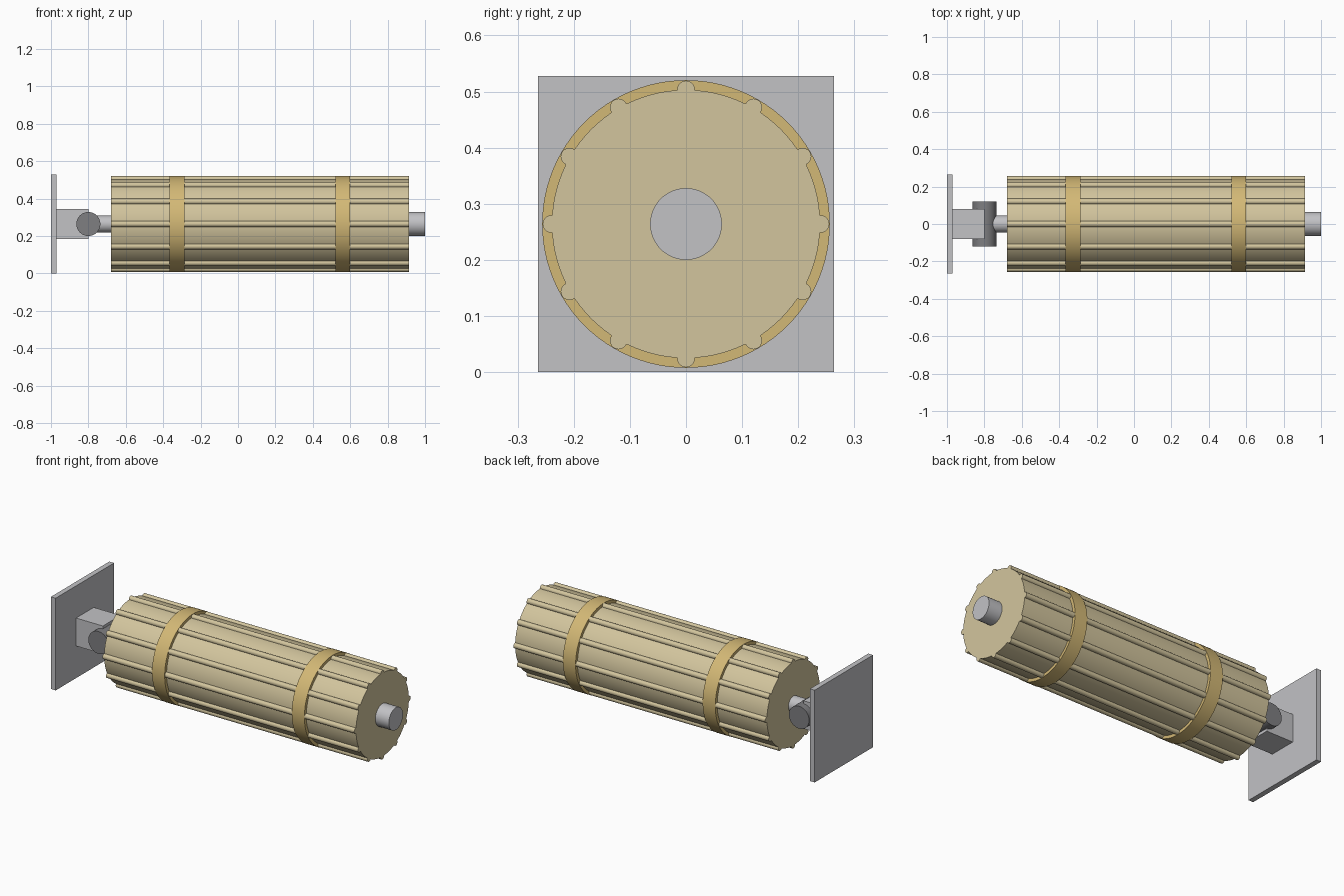
import bpy
import math

cube = bpy.data.objects.get("Cube")
if cube:
    bpy.data.objects.remove(cube, do_unlink=True)

MID = 0.264          # height of the drum axis
DRUM = (-0.68, 0.915)  # drum ends along x


def material(name, rgb):
    mat = bpy.data.materials.new(name)
    mat.use_nodes = True
    colour = (*rgb, 1)
    mat.diffuse_color = colour
    mat.node_tree.nodes["Principled BSDF"].inputs["Base Color"].default_value = colour
    return mat


def finish(name, mat, smooth=True):
    obj = bpy.context.object
    obj.name = name
    obj.data.materials.append(mat)
    if smooth:
        bpy.ops.object.shade_smooth_by_angle(angle=math.radians(35))
    return obj


def box(name, mat, x0, x1, half):
    bpy.ops.mesh.primitive_cube_add(size=1, location=((x0 + x1) / 2, 0, MID))
    bpy.context.object.scale = (x1 - x0, 2 * half, 2 * half)
    bpy.ops.object.transform_apply(location=False, rotation=False, scale=True)
    return finish(name, mat, False)


def rod(name, mat, x0, x1, radius, sides=64, y=0, z=MID):
    bpy.ops.mesh.primitive_cylinder_add(
        vertices=sides, radius=radius, depth=x1 - x0,
        location=((x0 + x1) / 2, y, z), rotation=(0, math.pi / 2, 0))
    return finish(name, mat)


wood = material("pale wood", (0.65, 0.56, 0.34))
brass = material("golden band", (0.65, 0.48, 0.18))
steel = material("light steel", (0.54, 0.54, 0.56))
dark = material("dark steel", (0.21, 0.21, 0.22))

# Mounting plate and bracket
box("mounting_plate", steel, -1.0, -0.97, MID)
box("bracket", steel, -0.97, -0.80, 0.08)

# Hinge pin across the bracket
bpy.ops.mesh.primitive_cylinder_add(
    vertices=48, radius=0.064, depth=0.24,
    location=(-0.80, 0, MID), rotation=(math.pi / 2, 0, 0))
finish("hinge_pin", dark)

# Axle ends
rod("axle_neck", steel, -0.78, DRUM[0] + 0.02, 0.045, 40)
rod("axle_tip", steel, DRUM[1] - 0.02, 1.0, 0.064, 48)

# Drum with twelve half-round ribs
rod("drum", wood, *DRUM, 0.239, 96)
for i in range(12):
    a = i * math.tau / 12
    rod(f"rib_{i + 1}", wood, *DRUM, 0.0155, 20,
        0.24 * math.cos(a), MID + 0.24 * math.sin(a))

# Bands around the ribs
for name, x in (("left_band", 0.56), ("right_band", -0.325)):
    rod(name, brass, x - 0.04, x + 0.04, 0.2563, 96)
